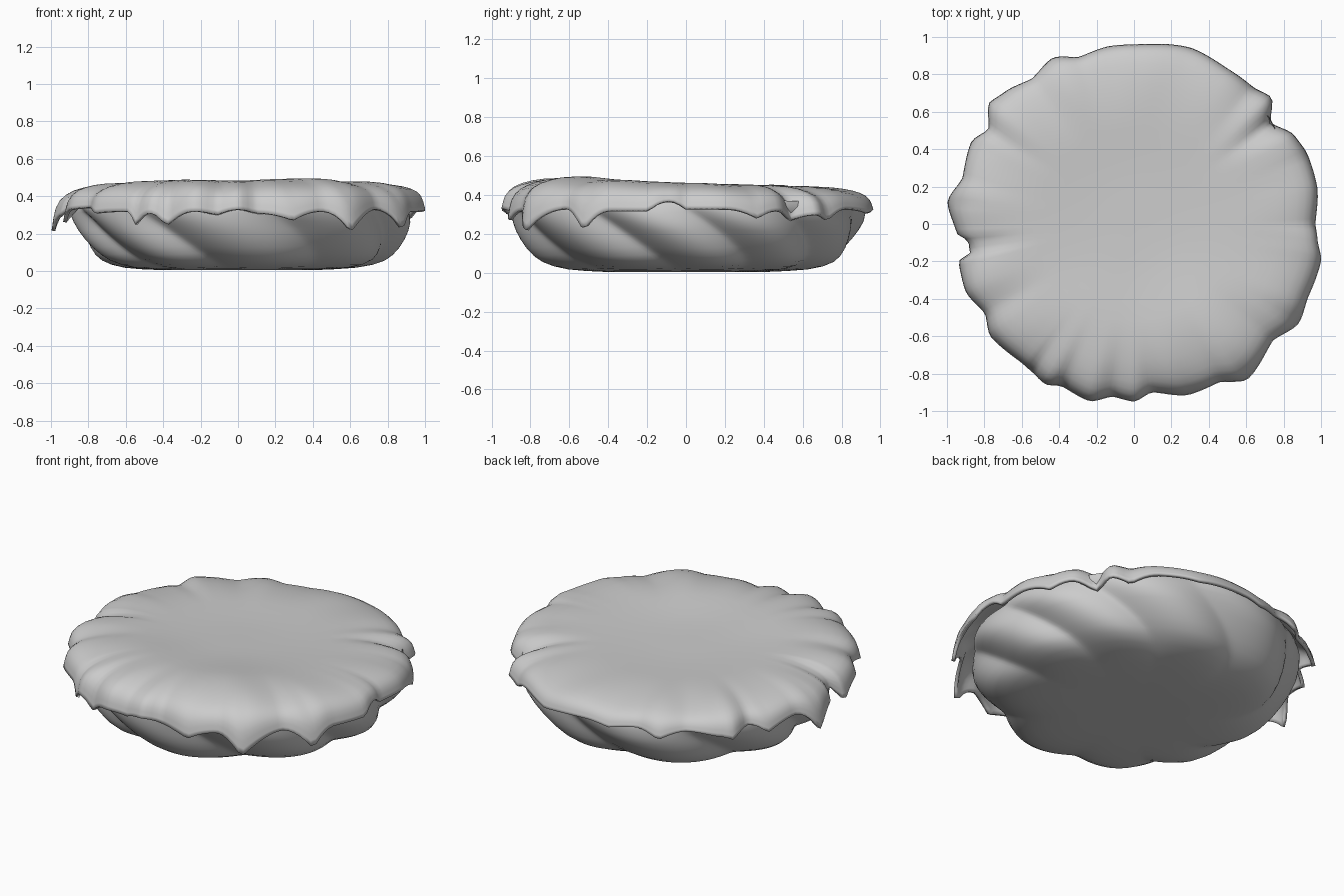
import bpy, bmesh, math

if "Cube" in bpy.data.objects:
    bpy.data.objects.remove(bpy.data.objects["Cube"])
SEG = 216

# topping rim: angle (deg), radius, hem height
RIM = [(-177, .95, .30), (-174, .89, .34), (-170, .89, .33), (-168, .96, .24), (-158, .97, .33),
       (-149, .93, .34), (-142, .975, .31), (-129, .955, .32), (-125, .96, .25), (-119, .98, .31),
       (-114, .95, .24), (-104, .977, .32), (-97, .93, .30), (-90, .95, .33), (-84, .905, .31),
       (-72, .96, .27), (-62, .96, .32), (-54, 1.03, .21), (-40, .97, .33), (-31, 1.03, .22),
       (-23, 1.01, .32), (-11, 1.02, .32), (-5, .985, .37), (0, .97, .33), (11.5, 1.0, .33),
       (22, 1.0, .28), (29, .98, .32), (36.5, .91, .27), (42.6, 1.0, .30), (49, .97, .27),
       (59, .97, .33), (72, .99, .31), (90, .96, .33), (98, .96, .31), (108, .94, .33),
       (116, .99, .29), (125, .95, .33), (135, .99, .31), (140, 1.01, .29), (147, .93, .33),
       (153, .975, .28), (165, .95, .33), (173, 1.005, .21)]


def smooth(x):
    x = max(0, min(1, x))
    return x * x * (3 - 2 * x)


def rim(a):
    """Interpolate the rim table round the circle; low hem points become narrow drips."""
    a = (a + 177) % 360 - 177
    for p, q in zip(RIM, RIM[1:] + [(183,) + RIM[0][1:]]):
        if p[0] <= a <= q[0]:
            f = (a - p[0]) / (q[0] - p[0])
            g = (f + smooth(f)) / 2
            near = f if q[2] < p[2] else 1 - f
            hem = max(p[2], q[2]) - abs(p[2] - q[2]) * near ** 2
            return p[1] + (q[1] - p[1]) * g, hem
    return RIM[0][1:]


def shell(name, rows, func):
    """Round sheet from a centre point and rings; func(angle, row) -> point."""
    bm = bmesh.new()
    rings = [[bm.verts.new(func(2 * math.pi * i / SEG, row)) for i in range(SEG)] for row in rows]
    mid = bm.verts.new((0, 0, sum(v.co.z for v in rings[0]) / SEG))
    for i in range(SEG):
        j = (i + 1) % SEG
        bm.faces.new((mid, rings[0][i], rings[0][j]))
        for lo, hi in zip(rings, rings[1:]):
            bm.faces.new((lo[i], hi[i], hi[j], lo[j]))
    me = bpy.data.meshes.new(name)
    bm.to_mesh(me)
    bm.free()
    ob = bpy.data.objects.new(name, me)
    bpy.context.collection.objects.link(ob)
    for p in me.polygons:
        p.use_smooth = True
    return ob


# cream topping: gently wavy disc, pleated towards a dripping hem
def topping(a, row):
    t, drop = row
    R, hem = rim(math.degrees(a))
    w = smooth((t - .55) / .42)
    r = t * (.955 + (R - .955) * w)
    x, y = r * math.cos(a), r * math.sin(a)
    z = .445 - .03 * y + .018 * smooth((t - .2) / .5)
    z += .016 * math.exp(-((x - .3) ** 2 + (y + .5) ** 2) / .06)
    z += .010 * math.exp(-((x + .3) ** 2 + (y + .5) ** 2) / .05)
    z += w * ((R - .96) * .3 + .006 * math.sin(13 * a + 1))
    return x, y, z + (hem - z) * drop


TOP = [(.08, 0), (.2, 0), (.32, 0), (.44, 0), (.54, 0), (.63, 0), (.71, .02), (.78, .05), (.84, .11),
       (.89, .19), (.93, .29), (.96, .42), (.98, .58), (.99, .75), (.995, .88), (1.0, 1.0)]
cream = shell("cream_topping", TOP, topping)
sol = cream.modifiers.new("thickness", 'SOLIDIFY')
sol.thickness = .02
sol.offset = -1


# pastry crust: shallow bowl whose mesh twists along its swirling creases
def crust(s, row):
    r, z = row
    a = s + 1.65 * (.36 - z)
    fold = math.sqrt(math.sin(4.5 * s + .5 * math.sin(2 * s) + .4) ** 2 + .02) - .6
    w = smooth((r - .45) / .3) * (1 - .45 * smooth((z - .25) / .1))
    r += .06 * fold * w + .01 * math.sin(3 * a + 1) * w
    shift = .02 * w
    return r * math.cos(a) + shift, r * math.sin(a) + shift, max(0, z - .012 * fold * w)


BOWL = [(.2, .004), (.4, .004), (.52, .01), (.61, .02), (.68, .037), (.735, .06), (.775, .09),
        (.81, .13), (.84, .175), (.865, .22), (.885, .265), (.9, .31), (.905, .345), (.895, .37)]
shell("pastry_crust", BOWL, crust)
